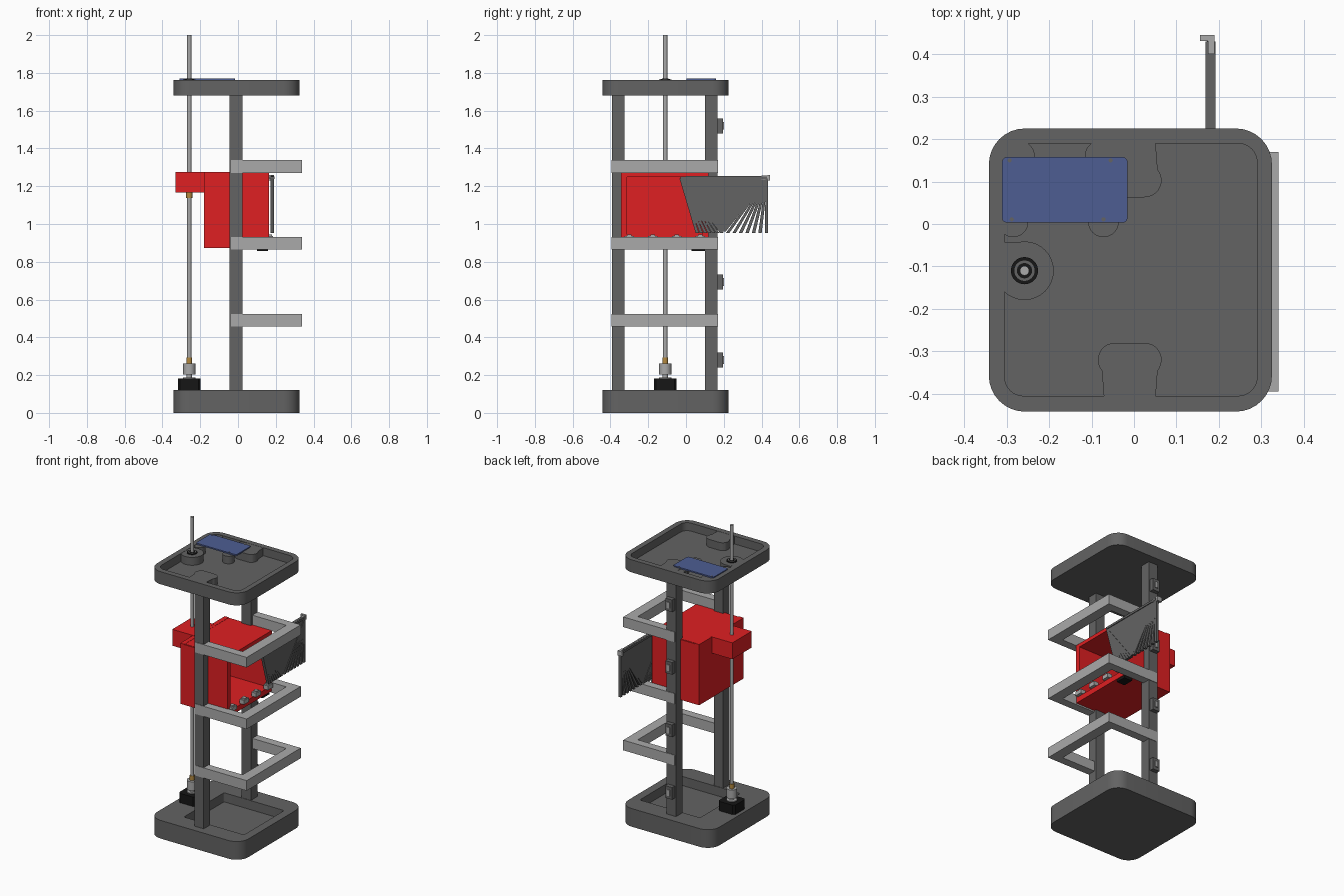
import bpy, bmesh, math
from mathutils import Vector

if "Cube" in bpy.data.objects:
    bpy.data.objects.remove(bpy.data.objects["Cube"])


def material(name, r, g, b):
    m = bpy.data.materials.new(name)
    m.use_nodes = True
    m.diffuse_color = (r, g, b, 1)
    bsdf = next(n for n in m.node_tree.nodes if n.type == 'BSDF_PRINCIPLED')
    bsdf.inputs["Base Color"].default_value = (r, g, b, 1)
    return m


DARK = material("dark grey", .125, .125, .125)
LIGHT = material("light grey", .4, .4, .4)
RED = material("red", .74, .014, .016)
BLUE = material("board blue", .075, .11, .29)
GOLD = material("brass", .45, .25, .05)
BLACK = material("black", .008, .008, .008)


def finish(name, bm, mat, smooth=False):
    bmesh.ops.recalc_face_normals(bm, faces=bm.faces)
    me = bpy.data.meshes.new(name)
    bm.to_mesh(me)
    bm.free()
    me.materials.append(mat)
    ob = bpy.data.objects.new(name, me)
    bpy.context.collection.objects.link(ob)
    if smooth:
        bpy.ops.object.select_all(action='DESELECT')
        ob.select_set(True)
        bpy.context.view_layer.objects.active = ob
        bpy.ops.object.shade_smooth_by_angle(angle=math.radians(35))
    return ob


def add_box(bm, x, y, z):
    vs = bmesh.ops.create_cube(bm, size=1)["verts"]
    for v in vs:
        v.co = Vector([a[0] + (a[1] - a[0]) * (c + .5) for a, c in zip((x, y, z), v.co)])


def boxes(name, mat, *parts):
    bm = bmesh.new()
    for p in parts:
        add_box(bm, *p)
    return finish(name, bm, mat)


def loft(name, rings, mat, smooth=False):
    """Skin matching rings of points and cap both ends."""
    bm = bmesh.new()
    loops = [[bm.verts.new(p) for p in ring] for ring in rings]
    for a, b in zip(loops, loops[1:]):
        n = len(a)
        for i in range(n):
            bm.faces.new((a[i], a[(i + 1) % n], b[(i + 1) % n], b[i]))
    bm.faces.new(loops[0])
    bm.faces.new(loops[-1])
    return finish(name, bm, mat, smooth)


def prism(name, pts, z0, z1, mat, smooth=False):
    return loft(name, [[(x, y, z) for x, y in pts] for z in (z0, z1)], mat, smooth)


def rounded(x0, x1, y0, y1, r, steps=8):
    pts = []
    for k, (cx, cy) in enumerate(((x1 - r, y1 - r), (x0 + r, y1 - r),
                                  (x0 + r, y0 + r), (x1 - r, y0 + r))):
        for i in range(steps + 1):
            a = math.pi / 2 * (k + i / steps)
            pts.append((cx + r * math.cos(a), cy + r * math.sin(a)))
    return pts


def rod(name, x, y, r, z0, z1, mat, n=32):
    pts = [(x + r * math.cos(math.tau * i / n), y + r * math.sin(math.tau * i / n))
           for i in range(n)]
    return prism(name, pts, z0, z1, mat, True)


def tray(name, inner, z0, floor, z1):
    outer = rounded(-.342, .325, -.442, .225, .085)
    levels = ((outer, z0), (outer, z1), (inner, z1), (inner, floor))
    loft(name, [[(x, y, z) for x, y in ring] for ring, z in levels], DARK, True)


# Base and top trays
tray("base", rounded(-.17, .27, -.322, .097, .01), 0, .06, .12)
tray("top_tray", rounded(-.305, .29, -.405, .19, .045), 1.68, 1.71, 1.763)

# Raised bosses inside the top tray
SCREW = (-.258, -.11)
PX = -.01
arc = [math.radians(-40 + 13 * i) for i in range(11)]
half = [(.06, -.42)] + [(.035 + .04 * math.cos(a), -.32 + .04 * math.sin(a)) for a in arc]
boss = half + [(-x, y) for x, y in reversed(half)]
prism("front_post_boss", [(PX + x, y) for x, y in boss], 1.7, 1.762, DARK)
prism("back_post_boss", [(PX + x, -.217 - y) for x, y in boss], 1.7, 1.762, DARK)
for x, y in ((-.285, .005), (-.072, .005), (-.27, .16), (-.08, .16)):
    rod("board_boss", x, y, .036, 1.7, 1.76, DARK)
rod("bearing_boss", *SCREW, .069, 1.7, 1.762, DARK)
boxes("bearing_web", DARK, ((-.315, -.25), (-.158, -.042), (1.7, 1.761)))

# Control board with mounting holes
prism("control_board", rounded(-.311, -.015, .003, .158, .012, 3), 1.76, 1.769, BLUE)
for x, y in ((-.293, .15), (-.055, .15), (-.288, .011), (-.072, .011)):
    rod("board_screw", x, y, .005, 1.766, 1.77, DARK, 12)

# Lead screw, bearing, coupling and motor
rod("lead_screw", *SCREW, .011, .19, 2, LIGHT)
rod("bearing_outer", *SCREW, .032, 1.755, 1.766, BLACK)
rod("bearing_race", *SCREW, .024, 1.76, 1.768, DARK)
rod("bearing_inner", *SCREW, .018, 1.76, 1.769, BLACK)
mx, my = SCREW
prism("motor", rounded(mx - .06, mx + .06, my - .06, my + .06, .012, 1), .12, .182, BLACK)
rod("motor_pilot", mx, my, .032, .182, .187, LIGHT)
rod("motor_shaft", mx, my, .014, .18, .21, LIGHT)
rod("coupling", mx, my, .032, .203, .262, LIGHT)
rod("coupling_collar", mx, my, .015, .26, .292, GOLD)
rod("drive_nut", mx, my, .016, 1.138, 1.175, GOLD)

# Two guide posts
for name, y in (("front_post", (-.392, -.325)), ("back_post", (.1, .167))):
    boxes(name, DARK, ((-.044, .024), y, (.1, 1.69)))

# Landing frames, each a U of three bars
for z in (.457, .864, 1.271):
    h = (z, z + .067)
    boxes("landing_frame", LIGHT,
          ((-.036, .34), (-.395, -.34), h),
          ((.272, .34), (-.395, .17), h),
          ((-.036, .34), (.115, .17), h))

# Call boxes on the back post
for i in range(4):
    z = .28 + .413 * i
    boxes("call_box", DARK, ((-.035, .015), (.166, .195), (z - .04, z + .04)))
    boxes("call_button", LIGHT, ((-.02, 0), (.194, .201), (z - .02, z + .02)))

# Cabin, open towards +x, with the drive arm
boxes("cabin", RED,
      ((-.18, -.15), (-.345, .12), (.874, 1.275)),
      ((-.16, .165), (-.345, -.312), (.874, 1.272)),
      ((-.16, .165), (.087, .12), (.874, 1.272)),
      ((-.16, .165), (-.34, .115), (.874, .91)),
      ((-.16, .165), (-.34, .115), (1.25, 1.274)))
boxes("drive_arm", RED, ((-.33, -.17), (-.215, -.012), (1.168, 1.276)))
boxes("door_drive", BLACK, ((.1, .16), (.03, .1), (.858, .876)))
for i in range(4):
    y = -.3 + .125 * i
    boxes("sill_guide", LIGHT, ((.15, .185), (y - .025, y + .025), (.91, .937)),
          ((.155, .18), (y - .012, y + .012), (.935, .945)))


# Fan-shaped folding door
def plate(bm, pts, x0, x1):
    a = [bm.verts.new((x0, y, z)) for y, z in pts]
    b = [bm.verts.new((x1, y, z)) for y, z in pts]
    bm.faces.new(a)
    bm.faces.new(b)
    n = len(pts)
    for i in range(n):
        bm.faces.new((a[i], a[(i + 1) % n], b[(i + 1) % n], b[i]))


bm = bmesh.new()
plate(bm, [(-.03, 1.235), (0, 1.253), (.42, 1.253), (.43, 1.235), (.21, .96), (.19, .96)],
      .175, .187)
for i in range(7):
    t = i / 6
    for corner, foot in ((-.028, .06 + .13 * t), (.428, .22 + .206 * t)):
        plate(bm, [(corner - .006, 1.24), (corner + .006, 1.24),
                   (foot + .009, .952), (foot - .009, .952)], .172, .19)
add_box(bm, (.168, .192), (-.03, .43), (1.238, 1.252))
finish("folding_door", bm, DARK)
boxes("door_handle", LIGHT, ((.155, .19), (.431, .445), (1.23, 1.26)),
      ((.174, .19), (.4, .445), (1.235, 1.258)))
